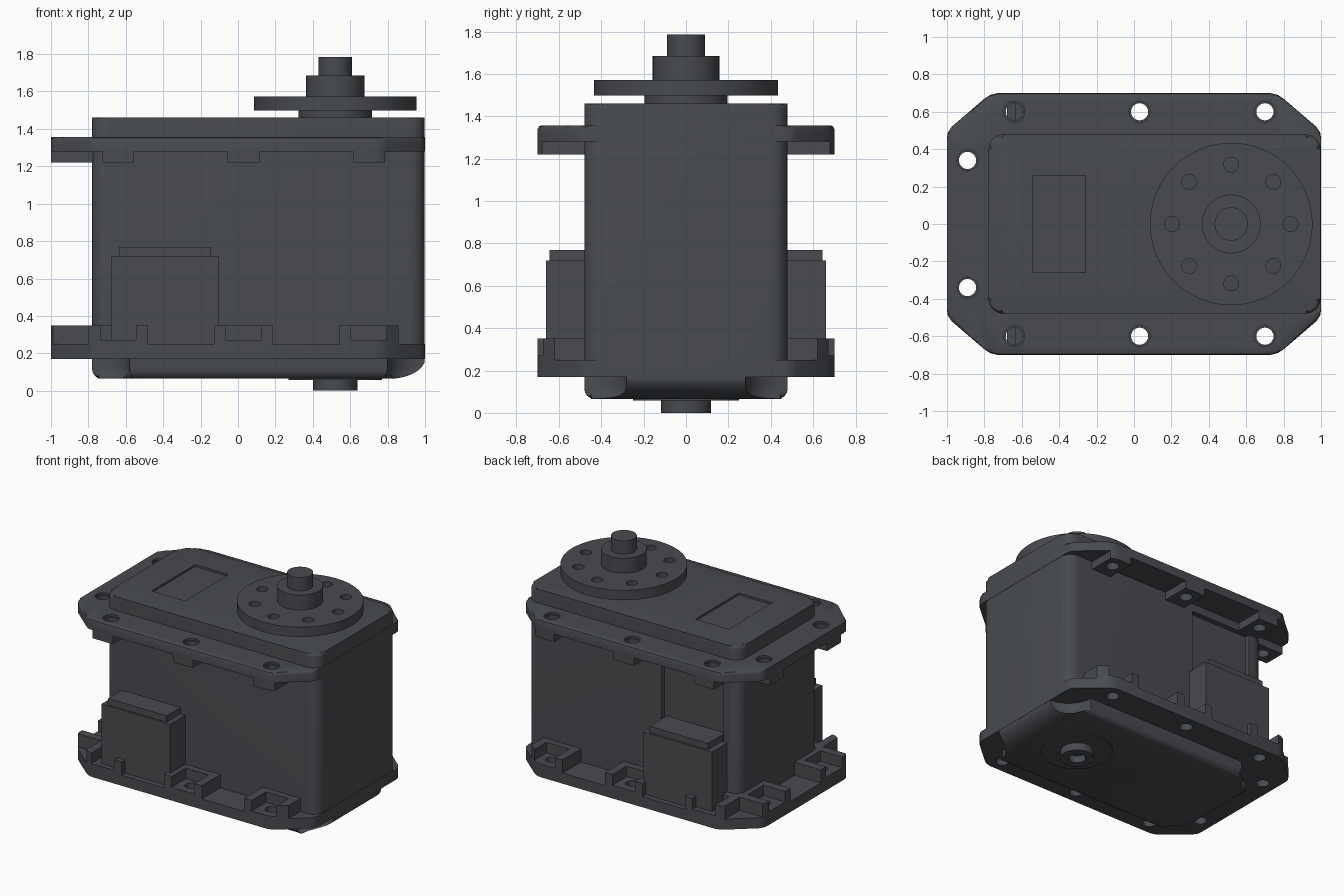
import bpy, bmesh
from math import sin, cos, pi, radians

if "Cube" in bpy.data.objects:
    bpy.data.objects.remove(bpy.data.objects["Cube"])

mat = bpy.data.materials.new("dark_grey")
mat.diffuse_color = (0.065, 0.07, 0.078, 1)
mat.use_nodes = True
mat.node_tree.nodes["Principled BSDF"].inputs["Base Color"].default_value = mat.diffuse_color


def rect(x0, x1, y0, y1):
    return [(x0, y0), (x1, y0), (x1, y1), (x0, y1)]


def arc(cx, cy, r, a0, a1, n=8):
    return [(cx + r * cos(radians(a0 + (a1 - a0) * i / n)),
             cy + r * sin(radians(a0 + (a1 - a0) * i / n))) for i in range(n + 1)]


def circle(cx, cy, r, n=32):
    return arc(cx, cy, r, 0, 360, n)[:-1]


def round_rect(x0, x1, y0, y1, r):
    return (arc(x1 - r, y1 - r, r, 0, 90) + arc(x0 + r, y1 - r, r, 90, 180)
            + arc(x0 + r, y0 + r, r, 180, 270) + arc(x1 - r, y0 + r, r, 270, 360))


def solid(name, prisms, bevels=(), along_y=False):
    """One object from (outline, low, high) prisms; bevels are (z, width, segments)."""
    bm = bmesh.new()
    for pts, lo, hi in prisms:
        rings = [[bm.verts.new((a, h, b) if along_y else (a, b, h)) for a, b in pts] for h in (lo, hi)]
        bm.faces.new(rings[0][::-1])
        bm.faces.new(rings[1])
        for i in range(len(pts)):
            j = (i + 1) % len(pts)
            bm.faces.new((rings[0][i], rings[0][j], rings[1][j], rings[1][i]))
    for z, width, seg in bevels:
        edges = [e for e in bm.edges if all(abs(v.co.z - z) < 1e-5 for v in e.verts)]
        bmesh.ops.bevel(bm, geom=edges, offset=width, segments=seg, profile=0.5, affect='EDGES')
    bmesh.ops.recalc_face_normals(bm, faces=bm.faces)
    me = bpy.data.meshes.new(name)
    bm.to_mesh(me)
    bm.free()
    ob = bpy.data.objects.new(name, me)
    bpy.context.collection.objects.link(ob)
    me.materials.append(mat)
    return ob


def boolean(ob, cutter, op='DIFFERENCE'):
    m = ob.modifiers.new("cut", 'BOOLEAN')
    m.operation, m.solver, m.object = op, 'EXACT', cutter
    bpy.context.view_layer.objects.active = ob
    bpy.ops.object.modifier_apply(modifier=m.name)
    bpy.data.objects.remove(cutter)


X, Y = 0.52, 0.0                                   # output axis
side_x = (-0.64, 0.03, 0.70)
holes = [(x, s * 0.6) for x in side_x for s in (-1, 1)] + [(-0.89, s * 0.34) for s in (-1, 1)]


def pads(half, inner, end_inner):
    """Rectangles around each screw, running out to the flange edge."""
    out = []
    for x, y in holes:
        if x < -0.8:
            out.append(rect(-1.1, end_inner, y - half, y + half))
        else:
            out.append(rect(x - half, x + half, *((inner, 0.8) if y > 0 else (-0.8, -inner))))
    return out


# flange outline with softened chamfer corners
corner = [(1, 0.46), (0.995, 0.49), (0.975, 0.52), (0.80, 0.67), (0.77, 0.69), (0.73, 0.70)]
outline = (corner + [(-x, y) for x, y in corner[::-1]]
           + [(-x, -y) for x, y in corner] + [(x, -y) for x, y in corner[::-1]])

# main case with a label recess on top and a recess in the back wall
case = solid("case", [(round_rect(-0.78, 0.998, -0.48, 0.48, 0.085), 0.17, 1.46)], [(1.46, 0.022, 3)])
boolean(case, solid("cut", [(rect(-0.54, -0.26, -0.26, 0.26), 1.445, 1.6),
                            (rect(-0.65, -0.13, 0.44, 0.6), 0.5, 1.22)]))

# bottom cover: scooped corners, soft lower edge, long curve at the output end
scooped = (arc(0.998, 0.48, 0.2, 270, 180) + arc(-0.78, 0.48, 0.2, 360, 270)
           + arc(-0.78, -0.48, 0.2, 90, 0) + arc(0.998, -0.48, 0.2, 180, 90))
cover = solid("bottom_cover", [(scooped, 0.065, 0.19)], [(0.065, 0.05, 4)])
curve = [(0.8 + 0.2 * sin(i * pi / 16), 0.17 - 0.107 * cos(i * pi / 16)) for i in range(9)]
boolean(cover, solid("keep", [([(-0.9, 0.063)] + curve + [(1.0, 0.3), (-0.9, 0.3)], -0.6, 0.6)],
                     along_y=True), 'INTERSECT')

# top flange with screw bosses below
top = solid("top_flange", [(outline, 1.28, 1.357)], [(1.357, 0.018, 2)])
top_bosses = solid("top_bosses", [(p, 1.22, 1.285) for p in pads(0.085, 0.46, -0.76)])
boolean(top_bosses, solid("keep", [(outline, 1.1, 1.5)]), 'INTERSECT')
# bottom flange with nut seats above
low = solid("bottom_flange", [(outline, 0.17, 0.25)])
seats = solid("nut_seats", [(p, 0.245, 0.35) for p in pads(0.158, 0.46, -0.76)])
boolean(seats, solid("keep", [(outline, 0.1, 0.5)]), 'INTERSECT')
boolean(seats, solid("cut", [(p, 0.27, 0.5) for p in pads(0.095, 0.53, -0.82)]))

# screw holes through every flange part
for ob in (top, top_bosses, low, seats):
    boolean(ob, solid("cut", [(circle(x, y, 0.046, 24), 0.1, 1.5) for x, y in holes]))
boolean(top, solid("cut", [(circle(x, y, 0.056, 24), 1.342, 1.5) for x, y in holes]))

# connector blocks on both sides
for tag, s in (("front", -1), ("back", 1)):
    def span(d):
        return sorted((s * 0.42, s * d))
    solid(tag + "_connector", [(rect(-0.68, -0.105, *span(0.66)), 0.24, 0.72)])
    solid(tag + "_connector_lip", [(rect(-0.635, -0.145, *span(0.645)), 0.715, 0.768)])

# output collar, horn disc, hub and shaft
solid("output_collar", [(circle(X, Y, 0.197, 64), 1.45, 1.505)])
disc = solid("horn_disc", [(circle(X, Y, 0.434, 96), 1.498, 1.572)])
boolean(disc, solid("cut", [(circle(X + 0.317 * cos(k * pi / 4), Y + 0.317 * sin(k * pi / 4), 0.04, 24),
                             1.4, 1.7) for k in range(8)]))
solid("horn_hub", [(circle(X, Y, 0.157, 64), 1.565, 1.685)])
solid("output_shaft", [(circle(X, Y, 0.089, 48), 1.68, 1.785)])

# bottom pivot with seat ring and blind hole
solid("pivot_ring", [(circle(X, Y, 0.25, 64), 0.058, 0.08)])
pivot = solid("bottom_pivot", [(circle(X, Y, 0.118, 48), 0.0, 0.1)])
boolean(pivot, solid("cut", [(circle(X, Y, 0.06, 32), -0.1, 0.055)]))

# keep crisp edges while smoothing curved walls
bpy.ops.object.select_all(action='DESELECT')
for ob in bpy.context.scene.objects:
    ob.select_set(True)
    bpy.context.view_layer.objects.active = ob
bpy.ops.object.shade_smooth_by_angle(angle=radians(30))
